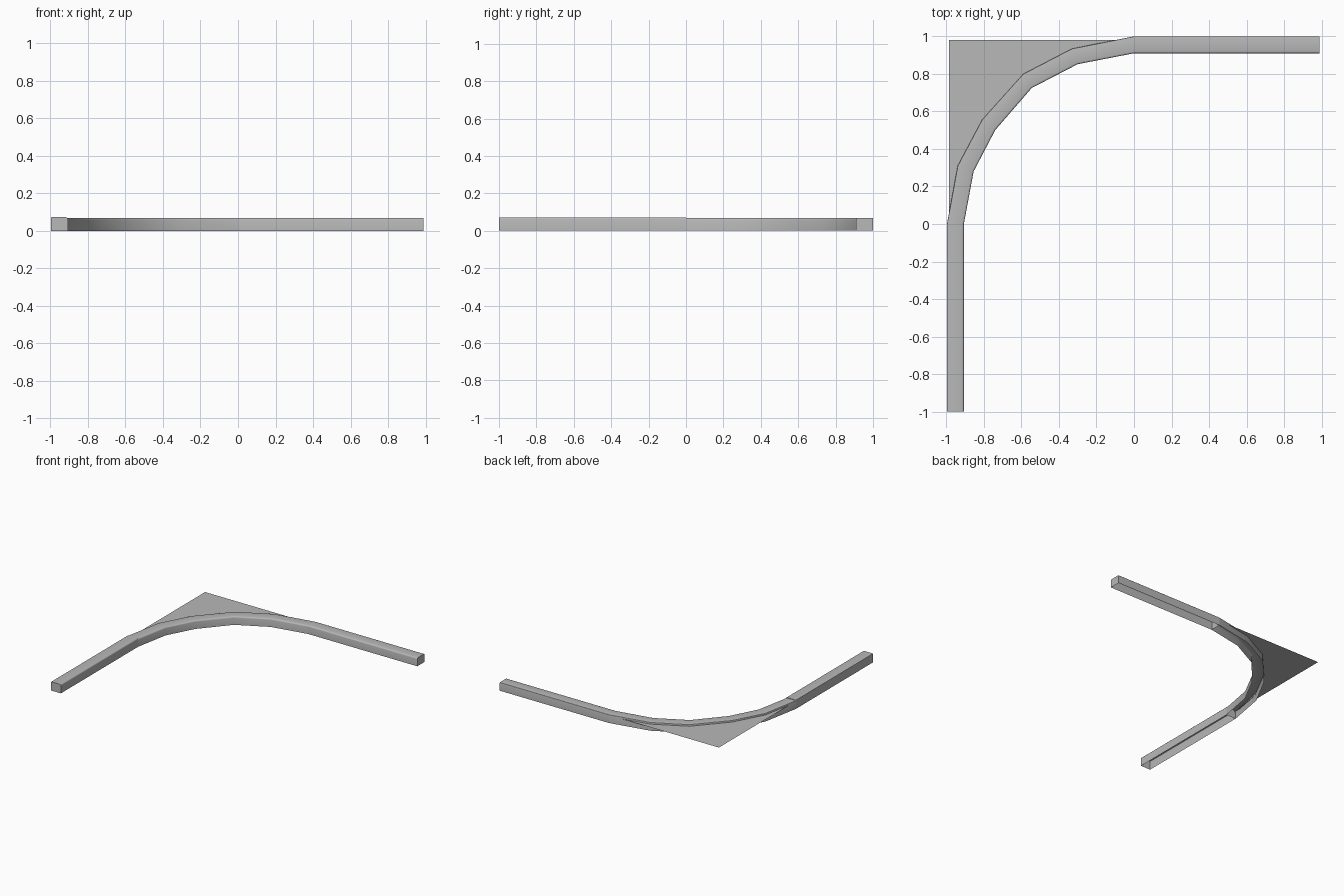
import bpy, bmesh, math
from mathutils import Vector

cube = bpy.data.objects.get("Cube")
if cube:
    bpy.data.objects.remove(cube, do_unlink=True)

grey = bpy.data.materials.new("concrete grey")
grey.use_nodes = True
colour = (0.48, 0.48, 0.48, 1)
grey.diffuse_color = colour
grey.node_tree.nodes["Principled BSDF"].inputs["Base Color"].default_value = colour


def finish(name, bm):
    mesh = bpy.data.meshes.new(name)
    bm.to_mesh(mesh)
    bm.free()
    mesh.materials.append(grey)
    obj = bpy.data.objects.new(name, mesh)
    bpy.context.collection.objects.link(obj)
    bpy.ops.object.select_all(action='DESELECT')
    obj.select_set(True)
    bpy.context.view_layer.objects.active = obj
    bpy.ops.object.shade_smooth_by_angle(angle=math.radians(32))
    return obj


def section(height, r_in=0.01, r_out=0.004):
    """Cross-section as (distance from inner edge, z), open at the bottom."""
    width, pts = 0.09, [(0, 0)]
    for i in range(4):
        a = math.radians(30 * i)
        pts.append((r_in * (1 - math.cos(a)), height - r_in * (1 - math.sin(a))))
    for i in range(4):
        a = math.radians(30 * i)
        pts.append((width - r_out * (1 - math.sin(a)), height - r_out * (1 - math.cos(a))))
    pts.append((width, 0))
    return [(d / width, z) for d, z in pts]


def curb(name, stations, height):
    """Hollow kerb swept through (inner, outer) edge points, with end caps."""
    bm = bmesh.new()
    rings = []
    for inner, outer in stations:
        a, b = Vector(inner), Vector(outer)
        rings.append([bm.verts.new((*a.lerp(b, t), z)) for t, z in section(height)])
    for r, s in zip(rings, rings[1:]):
        for i in range(len(r) - 1):
            bm.faces.new((r[i], r[i + 1], s[i + 1], s[i]))
    bm.faces.new(rings[0][::-1])
    bm.faces.new(rings[-1])
    return finish(name, bm)


# Corner edge lines, running from the back rail to the side rail
outer = [(0, 1), (-0.33, 0.935), (-0.59, 0.80), (-0.81, 0.555), (-0.94, 0.31), (-0.997, 0)]
inner = [(0, 0.91), (-0.30, 0.852), (-0.545, 0.725), (-0.74, 0.50), (-0.855, 0.28), (-0.907, 0)]

# Kerb pieces
curb("back_curb", [((0.99, 0.91), (0.99, 1)), ((0, 0.91), (0, 1))], 0.068)
curb("corner_curb", list(zip(inner, outer)), 0.068)
curb("side_curb", [(inner[-1], outer[-1]), ((-0.907, -1), (-0.997, -1))], 0.072)

# Flat fill behind the corner
bm = bmesh.new()
edge = [(0, 0.98)] + outer[1:-1] + [(-0.985, 0)]
bm.faces.new([bm.verts.new((x, y, 0.054)) for x, y in [(-0.985, 0.98)] + edge[::-1]])
bmesh.ops.recalc_face_normals(bm, faces=bm.faces)
for f in bm.faces:
    if f.normal.z < 0:
        f.normal_flip()
finish("corner_fill", bm)
